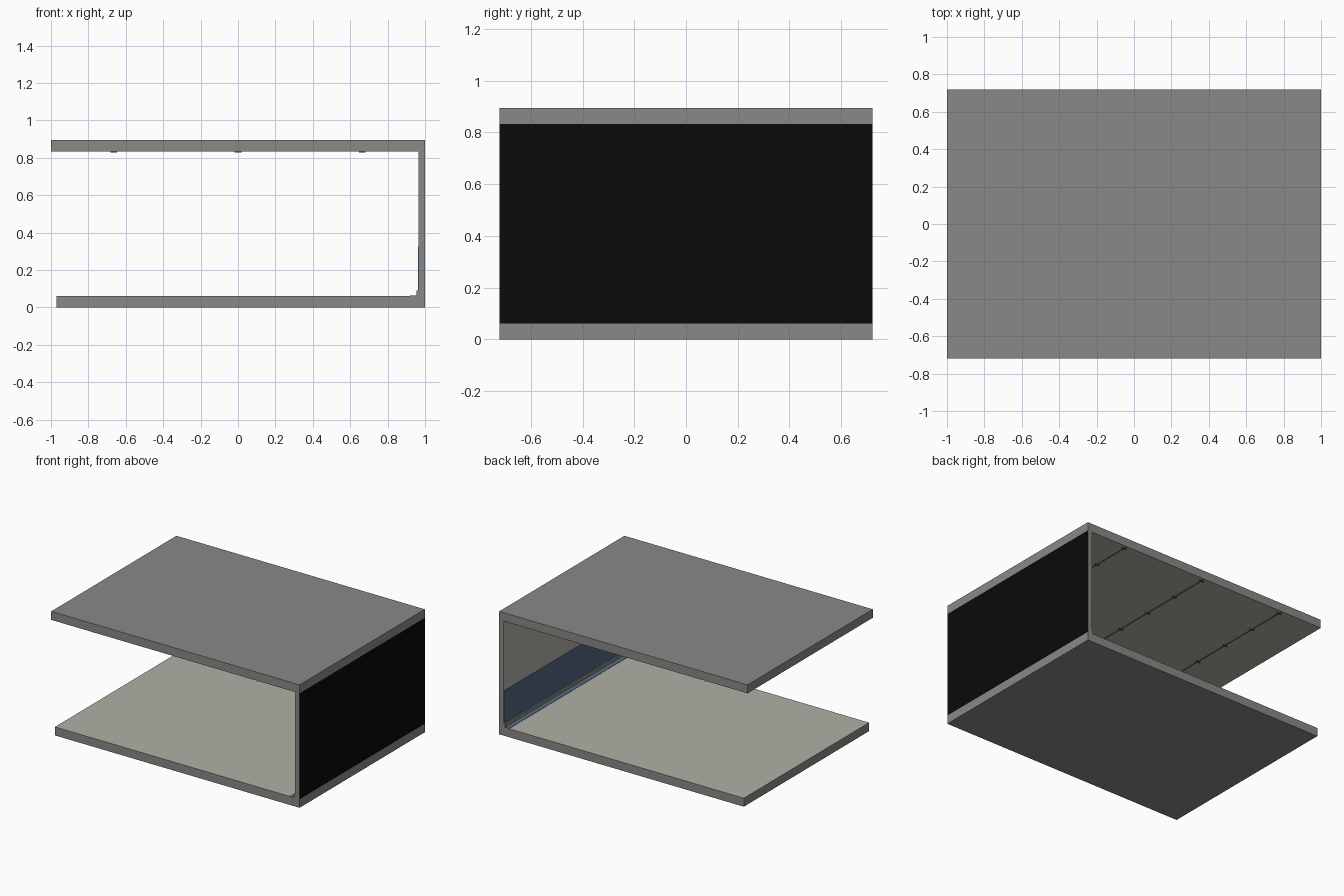
import bpy

if "Cube" in bpy.data.objects:
    bpy.data.objects.remove(bpy.data.objects["Cube"])


def material(name, rgb):
    m = bpy.data.materials.new(name)
    m.diffuse_color = (*rgb, 1.0)
    m.use_nodes = True
    m.node_tree.nodes["Principled BSDF"].inputs["Base Color"].default_value = m.diffuse_color
    return m


GRAY = material("concrete_gray", (0.25, 0.25, 0.24))
BEIGE = material("warm_beige", (0.44, 0.43, 0.385))
BLUE = material("slate_blue", (0.09, 0.145, 0.225))
BLACK = material("black", (0.003, 0.003, 0.003))
DARK = material("dark_gray", (0.13, 0.125, 0.115))

DEPTH = 0.72  # half depth in y


def box(name, x, z, mat, y=(-DEPTH, DEPTH)):
    """Axis-aligned box from (min, max) ranges."""
    faces = [(0, 2, 3, 1), (4, 5, 7, 6), (0, 1, 5, 4),
             (2, 6, 7, 3), (0, 4, 6, 2), (1, 3, 7, 5)]
    # corner index bits: 1 = x, 2 = y, 4 = z
    verts = [(x[i & 1], y[(i >> 1) & 1], z[(i >> 2) & 1]) for i in range(8)]
    me = bpy.data.meshes.new(name)
    me.from_pydata(verts, [], faces)
    me.materials.append(mat)
    ob = bpy.data.objects.new(name, me)
    bpy.context.collection.objects.link(ob)
    return ob


def paint(ob, mat, axis, sign):
    """Give the face pointing along one axis a second colour."""
    ob.data.materials.append(mat)
    for p in ob.data.polygons:
        if p.normal[axis] * sign > 0.9:
            p.material_index = 1


# Structural shell
paint(box("floor_slab", (-0.97, 1), (0, 0.062), GRAY), BEIGE, 2, 1)
paint(box("ceiling_slab", (-1, 1), (0.833, 0.895), GRAY), BEIGE, 2, -1)
paint(box("side_wall", (0.968, 1), (0.062, 0.833), GRAY), BLACK, 0, 1)

# Interior wall lining: upper panels split by narrow seams, blue lower band
seams = [-DEPTH, -0.43, 0.145, DEPTH]
for a, b in zip(seams, seams[1:]):
    box("upper_wall_panel", (0.965, 0.968), (0.325, 0.833), BEIGE,
        (a + (0.002 if a > -DEPTH else 0), b - (0.002 if b < DEPTH else 0)))
box("lower_wall_band", (0.963, 0.968), (0.09, 0.325), BLUE)

# Skirting and blue floor border
box("skirting", (0.955, 0.968), (0.062, 0.09), GRAY)
box("floor_border", (0.92, 0.955), (0.062, 0.064), BLUE)

# Ceiling rails with small cross clips
for x in (-0.665, 0, 0.665):
    box("ceiling_rail", (x - 0.004, x + 0.004), (0.83, 0.833), DARK)
    for k in range(6):
        y = -0.69 + k * 0.276
        box("rail_clip", (x - 0.018, x + 0.018), (0.828, 0.833), DARK,
            (y - 0.005, y + 0.005))
